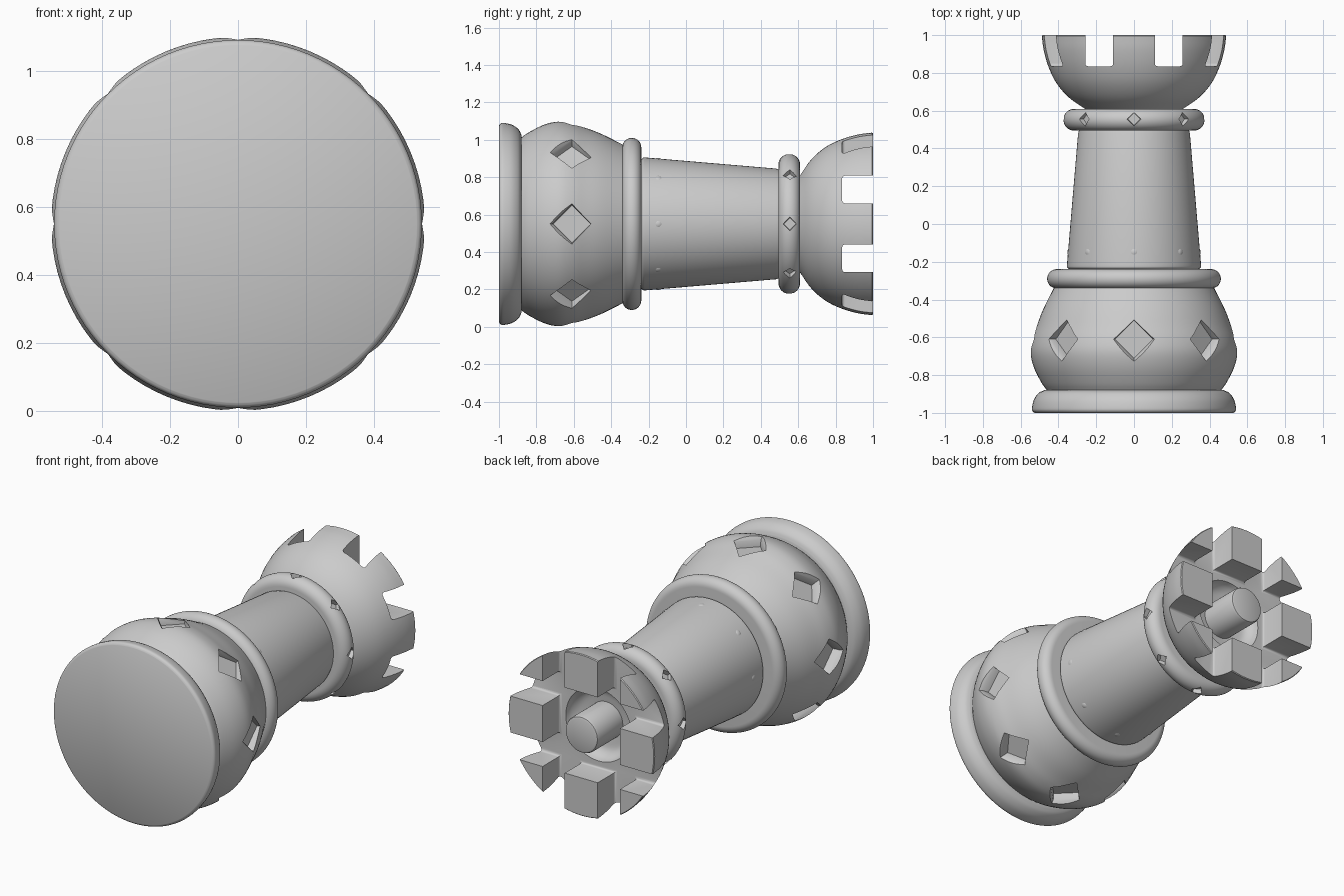
import bpy, bmesh, math
from mathutils import Matrix, Vector

AXIS_Z = 0.55
STEPS = 96

cube = bpy.data.objects.get("Cube")
if cube:
    bpy.data.objects.remove(cube, do_unlink=True)

grey = bpy.data.materials.new("plain grey")
grey.use_nodes = True
grey.diffuse_color = (0.6, 0.6, 0.6, 1)
grey.node_tree.nodes["Principled BSDF"].inputs["Base Color"].default_value = (0.6, 0.6, 0.6, 1)


def finish(bm, name):
    bmesh.ops.recalc_face_normals(bm, faces=bm.faces)
    mesh = bpy.data.meshes.new(name)
    bm.to_mesh(mesh)
    bm.free()
    obj = bpy.data.objects.new(name, mesh)
    obj.location.z = AXIS_Z
    mesh.materials.append(grey)
    bpy.context.collection.objects.link(obj)
    return obj


def activate(obj):
    bpy.ops.object.select_all(action='DESELECT')
    obj.select_set(True)
    bpy.context.view_layer.objects.active = obj


def smooth(obj):
    activate(obj)
    bpy.ops.object.shade_smooth_by_angle(angle=math.radians(32))


def curve(points, n=4):
    """Smooth curve through (radius, y) points."""
    p = [Vector(q) for q in points]
    p = [2 * p[0] - p[1]] + p + [2 * p[-1] - p[-2]]
    out = []
    for a, b, c, d in zip(p, p[1:], p[2:], p[3:]):
        for i in range(n):
            t = i / n
            out.append(0.5 * (2 * b + (c - a) * t + (2 * a - 5 * b + 4 * c - d) * t ** 2
                              + (3 * b - a - 3 * c + d) * t ** 3))
    return [tuple(v) for v in out + [p[-2]]]


def lathe(name, profile):
    """Turn a (radius, y) profile around the long axis."""
    bm = bmesh.new()
    verts = [bm.verts.new((r, y, 0)) for r, y in profile]
    edges = [bm.edges.new(pair) for pair in zip(verts, verts[1:])]
    bmesh.ops.spin(bm, geom=verts + edges, cent=(0, 0, 0), axis=(0, 1, 0),
                   angle=math.tau, steps=STEPS)
    bmesh.ops.remove_doubles(bm, verts=bm.verts, dist=0.0002)
    return finish(bm, name)


def ring(name, radius, y, half):
    arc = [(radius - half + half * math.cos(a), y + half * math.sin(a))
           for a in (math.pi * (i / 16 - 0.5) for i in range(17))]
    return lathe(name, [(0, y - half)] + arc + [(0, y + half)])


def carve(obj, cutter):
    cutter.hide_render = True
    mod = obj.modifiers.new("carve", 'BOOLEAN')
    mod.operation = 'DIFFERENCE'
    mod.solver = 'EXACT'
    mod.object = cutter
    activate(obj)
    bpy.ops.object.modifier_apply(modifier=mod.name)
    bpy.data.objects.remove(cutter, do_unlink=True)


def diamond_cutter(y, layers):
    """Eight flared diamond plugs; layers are (distance from axis, half diagonal)."""
    bm = bmesh.new()
    for k in range(8):
        turn = Matrix.Rotation(k * math.tau / 8, 4, 'Y')
        loops = [[bm.verts.new(turn @ Vector((d, y + h * math.cos(i * math.pi / 2),
                                              h * math.sin(i * math.pi / 2))))
                  for i in range(4)] for d, h in layers]
        bm.faces.new(loops[0])
        bm.faces.new(loops[-1])
        for low, high in zip(loops, loops[1:]):
            for i in range(4):
                j = (i + 1) % 4
                bm.faces.new((low[i], low[j], high[j], high[i]))
    return finish(bm, "diamond_cutter")


def slot_cutter(x, turned):
    """Long bar with rounded lower edges, cutting across the crown."""
    bm = bmesh.new()
    bmesh.ops.create_cube(bm, size=1, matrix=Matrix.Translation((x, 1.035, 0))
                          @ Matrix.Diagonal((0.148, 0.4, 1.4, 1)))
    low = [e for e in bm.edges if all(v.co.y < 0.9 for v in e.verts)
           and abs(e.verts[0].co.z - e.verts[1].co.z) > 1]
    bmesh.ops.bevel(bm, geom=low, offset=0.015, segments=3, profile=0.5, affect='EDGES')
    if turned:
        bmesh.ops.rotate(bm, verts=bm.verts, matrix=Matrix.Rotation(math.pi / 2, 3, 'Y'))
    return finish(bm, "slot_cutter")


# Foot
foot = lathe("foot", [(0, -1)] + curve([(0.525, -1), (0.536, -0.992), (0.54, -0.975),
             (0.53, -0.93), (0.505, -0.895), (0.475, -0.88)]) + [(0, -0.88)])

# Bulging body with diamond pockets
body = lathe("body", [(0, -0.88)] + curve([(0.462, -0.88), (0.49, -0.84), (0.53, -0.76),
             (0.549, -0.68), (0.54, -0.61), (0.515, -0.54), (0.48, -0.45),
             (0.425, -0.34)]) + [(0, -0.34)])
carve(body, diamond_cutter(-0.61, [(0.485, 0.1), (0.525, 0.105), (0.545, 0.12), (0.6, 0.17)]))

# Lower collar and tapering column
lower_collar = ring("lower_collar", 0.46, -0.29, 0.051)
column = lathe("column", [(0, -0.245), (0.335, -0.245)]
               + curve([(0.345, -0.238), (0.354, -0.23), (0.355, -0.215)])
               + [(0.296, 0.48), (0.29, 0.5), (0, 0.5)])

# Faint studs around the foot of the column
bm = bmesh.new()
for k in range(8):
    spot = Matrix.Rotation(k * math.tau / 8, 4, 'Y') @ Matrix.Translation((0.317, -0.15, 0))
    bmesh.ops.create_uvsphere(bm, u_segments=24, v_segments=16, radius=0.036, matrix=spot)
studs = finish(bm, "column_studs")

# Upper collar with small diamond pockets
upper_collar = ring("upper_collar", 0.374, 0.552, 0.058)
carve(upper_collar, diamond_cutter(0.555, [(0.345, 0.033), (0.4, 0.04)]))

# Crown bowl, hollow with a central peg
outer = curve([(0.26, 0.61), (0.345, 0.67), (0.41, 0.745), (0.452, 0.83), (0.478, 0.92),
               (0.488, 0.995)])
hollow = curve([(0.22, 0.84), (0.205, 0.8), (0.17, 0.77), (0.11, 0.76)])
crown = lathe("crown", [(0, 0.6), (0.26, 0.6)] + outer + [(0.484, 1), (0.22, 1)] + hollow
              + [(0.11, 0.985), (0.105, 0.996), (0.095, 1), (0, 1)])
for side in (-1, 1):
    for turned in (False, True):
        carve(crown, slot_cutter(side * 0.184, turned))

for part in (foot, body, lower_collar, column, studs, upper_collar, crown):
    smooth(part)
